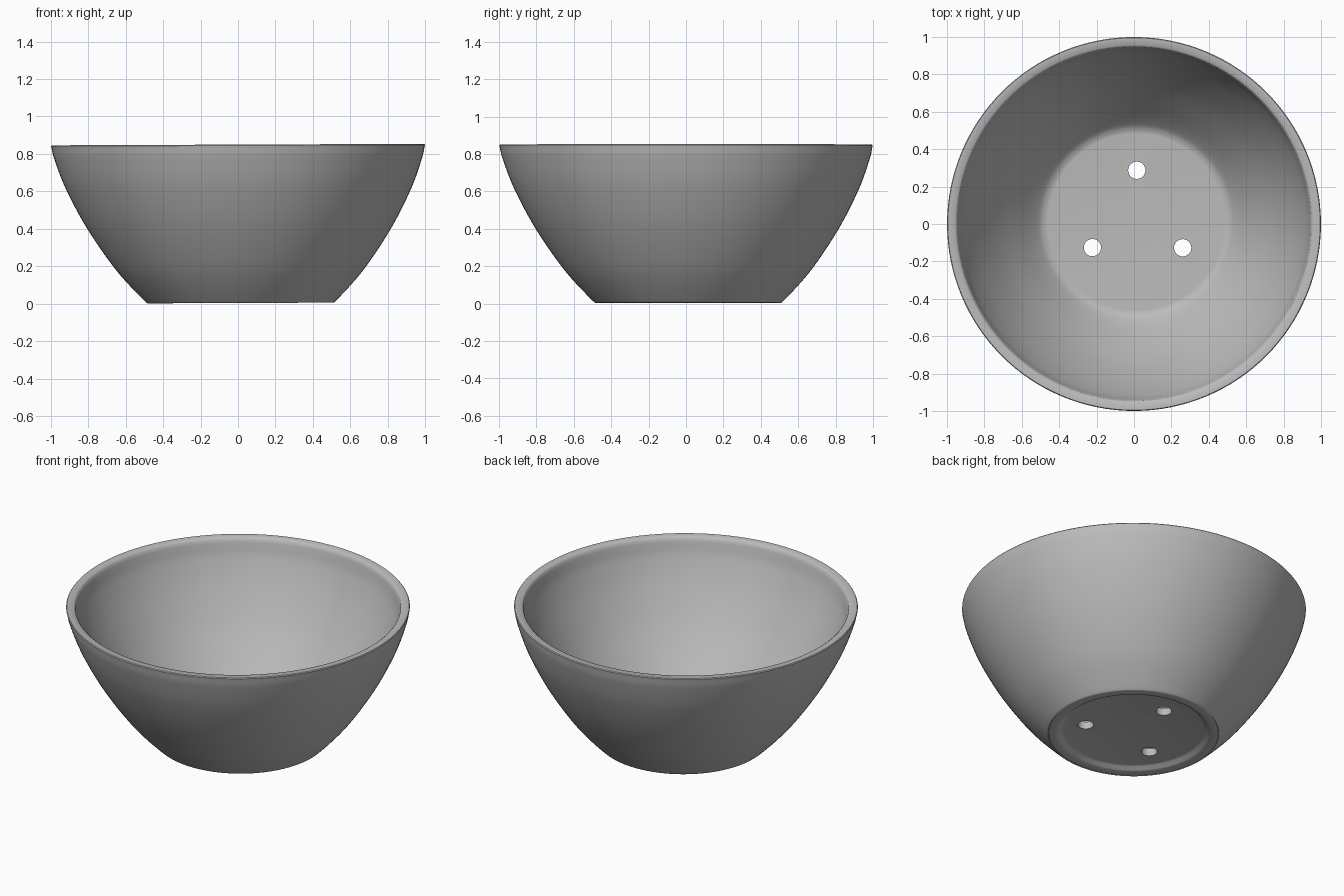
import bpy
import bmesh
import math
from mathutils import Matrix, Vector

SEGMENTS = 128
HEIGHT = 0.85

cube = bpy.data.objects.get("Cube")
if cube:
    bpy.data.objects.remove(cube, do_unlink=True)

clay = bpy.data.materials.new("grey_clay")
clay.use_nodes = True
clay.diffuse_color = (0.5, 0.5, 0.5, 1)
clay.node_tree.nodes["Principled BSDF"].inputs["Base Color"].default_value = (0.5, 0.5, 0.5, 1)


def add_object(name, bm):
    mesh = bpy.data.meshes.new(name)
    bmesh.ops.recalc_face_normals(bm, faces=bm.faces)
    bm.to_mesh(mesh)
    bm.free()
    obj = bpy.data.objects.new(name, mesh)
    bpy.context.collection.objects.link(obj)
    return obj


def lathe(name, profile):
    """Revolve (radius, height) points around the z axis."""
    bm = bmesh.new()
    verts = [bm.verts.new((r, 0, z)) for r, z in profile]
    edges = [bm.edges.new(pair) for pair in zip(verts, verts[1:])]
    bmesh.ops.spin(bm, geom=verts + edges, axis=(0, 0, 1), cent=(0, 0, 0),
                   angle=math.tau, steps=SEGMENTS)
    bmesh.ops.remove_doubles(bm, verts=bm.verts, dist=0.0005)
    return add_object(name, bm)


def curve_points(points, steps=8):
    """Smooth curve through the given profile points."""
    pts = [Vector(p) for p in points]
    pts = [2 * pts[0] - pts[1]] + pts + [2 * pts[-1] - pts[-2]]
    out = []
    for a, b, c, d in zip(pts, pts[1:], pts[2:], pts[3:]):
        for i in range(steps):
            t = i / steps
            out.append(tuple(0.5 * (2 * b + (c - a) * t + (2 * a - 5 * b + 4 * c - d) * t * t
                                    + (3 * b - a - 3 * c + d) * t ** 3)))
    return out + [tuple(pts[-2])]


# Bowl: recessed underside, foot ring, outer wall, rim, inner wall, floor
underside = [(0, 0.03), (0.405, 0.03), (0.42, 0.026), (0.435, 0.012), (0.45, 0.007)]
outer = curve_points([(0.49, 0.007), (0.515, 0.02), (0.66, 0.18), (0.81, 0.4),
                      (0.92, 0.61), (0.98, 0.77), (0.998, 0.845)])
rim = [(0.994, 0.85), (0.955, 0.85), (0.945, 0.842)]
inner = curve_points([(0.94, 0.82), (0.915, 0.73), (0.85, 0.58), (0.74, 0.385),
                      (0.61, 0.205), (0.53, 0.11), (0.49, 0.082), (0.45, 0.077)])
bowl = lathe("bowl", underside + outer + rim + inner + [(0, 0.077)])

# Hand-made lean: the foot sits slightly off centre and the rim tips a little
for v in bowl.data.vertices:
    lean = 1 - v.co.z / HEIGHT
    v.co.x += 0.014 * lean
    v.co.y += 0.012 * lean
    v.co.z += 0.004 * v.co.x
bowl.data.materials.append(clay)

# Three drainage holes cut through the floor
bm = bmesh.new()
for x, y in [(0.015, 0.287), (-0.222, -0.126), (0.26, -0.127)]:
    bmesh.ops.create_cone(bm, cap_ends=True, segments=32, radius1=0.046, radius2=0.046,
                          depth=0.4, matrix=Matrix.Translation((x, y, 0.05)))
cutter = add_object("drain_hole_cutter", bm)
cutter.data.materials.append(clay)
cutter.hide_render = True

cut = bowl.modifiers.new("drain_holes", 'BOOLEAN')
cut.operation = 'DIFFERENCE'
cut.solver = 'EXACT'
cut.object = cutter
bpy.context.view_layer.objects.active = bowl
bowl.select_set(True)
bpy.ops.object.modifier_apply(modifier=cut.name)
bpy.data.objects.remove(cutter, do_unlink=True)

bpy.ops.object.shade_smooth_by_angle(angle=math.radians(40))
